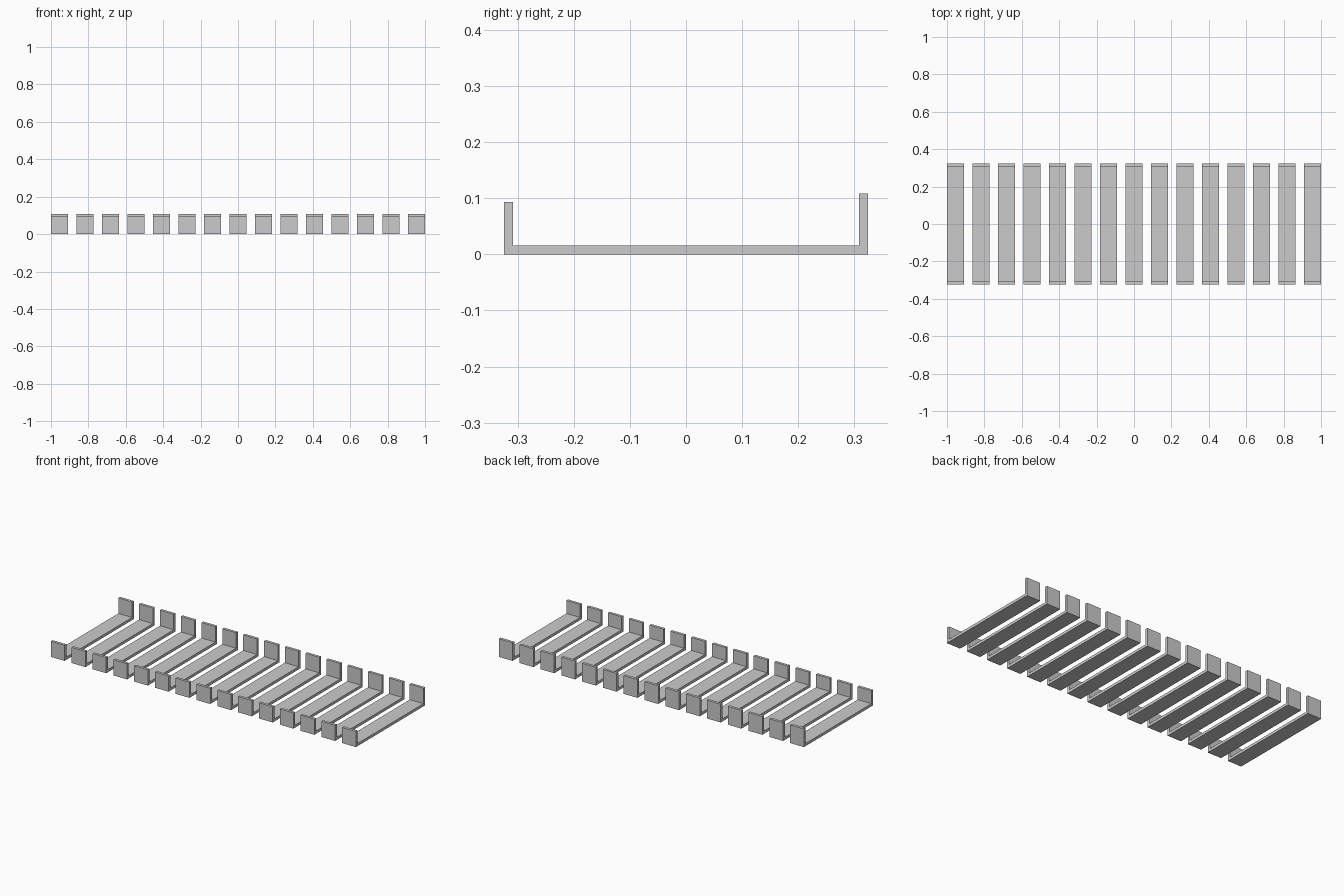
import bpy

if "Cube" in bpy.data.objects:
    bpy.data.objects.remove(bpy.data.objects["Cube"])

COUNT, WIDTH = 15, 0.09
PITCH = (2 - WIDTH) / (COUNT - 1)
Y, T = 0.324, 0.016           # half depth, plate thickness
FRONT_H, BACK_H = 0.093, 0.108

# U-shaped cross-section (y, z): low front lip, flat base, taller back lip
profile = [(-Y, 0), (Y, 0), (Y, BACK_H), (Y - T, BACK_H),
           (Y - T, T), (-Y + T, T), (-Y + T, FRONT_H), (-Y, FRONT_H)]
n = len(profile)


def make_bracket_mesh():
    verts = [(x, y, z) for x in (-WIDTH / 2, WIDTH / 2) for y, z in profile]
    # End caps split into base and two lips
    caps = [(0, 1, 4, 5), (1, 2, 3, 4), (0, 5, 6, 7)]
    faces = [tuple(reversed(c)) for c in caps]
    faces += [tuple(i + n for i in c) for c in caps]
    # Skin between the two ends
    faces += [(i, (i + 1) % n, (i + 1) % n + n, i + n) for i in range(n)]
    mesh = bpy.data.meshes.new("slat_bracket")
    mesh.from_pydata(verts, [], faces)
    mesh.update()
    return mesh


# Row of identical brackets sharing one mesh
mesh = make_bracket_mesh()
for i in range(COUNT):
    slat = bpy.data.objects.new(f"slat_bracket_{i + 1:02d}", mesh)
    slat.location.x = -1 + WIDTH / 2 + i * PITCH
    bpy.context.collection.objects.link(slat)
